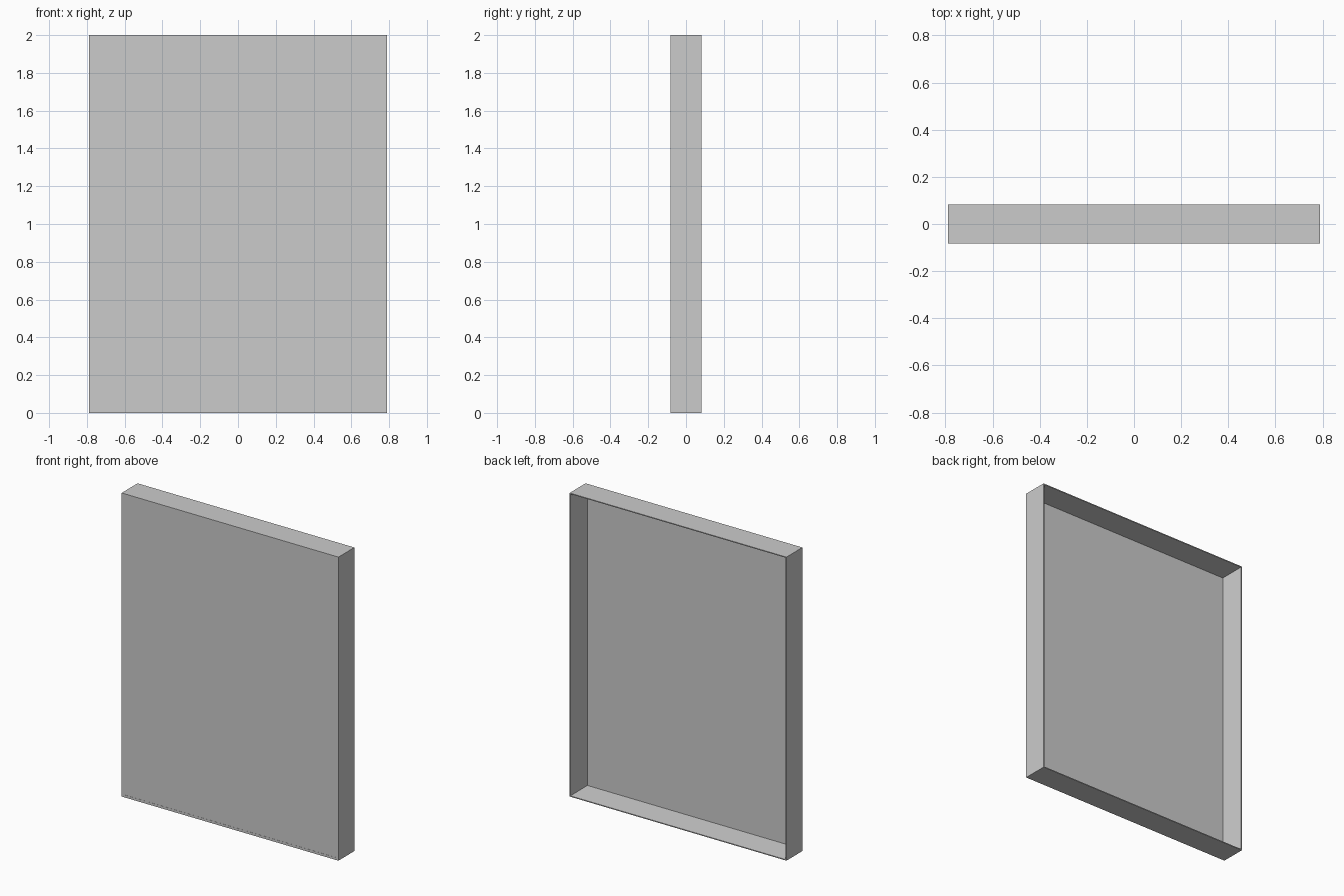
import bpy, bmesh

if "Cube" in bpy.data.objects:
    bpy.data.objects.remove(bpy.data.objects["Cube"])

W, H, D = 0.79, 2.0, 0.083   # half width, height, half depth


def make_object(name, bm):
    bmesh.ops.recalc_face_normals(bm, faces=bm.faces)
    mesh = bpy.data.meshes.new(name)
    bm.to_mesh(mesh)
    bm.free()
    ob = bpy.data.objects.new(name, mesh)
    bpy.context.collection.objects.link(ob)
    return ob


def rect(bm, inset, y):
    x, z0, z1 = W - inset, inset, H - inset
    return [bm.verts.new(p) for p in
            ((-x, y, z0), (x, y, z0), (x, y, z1), (-x, y, z1))]


# Frame: four thin walls, tapering inside from the front to the open back
section = [(0.0, -D), (0.0, D), (0.006, D), (0.016, -D)]
bm = bmesh.new()
loops = [rect(bm, inset, y) for inset, y in section]
for k in range(4):
    a, b = loops[k], loops[(k + 1) % 4]
    for i in range(4):
        j = (i + 1) % 4
        bm.faces.new((a[i], a[j], b[j], b[i]))
make_object("frame_walls", bm)

# Front panel: thin sheet set just behind the front rim
bm = bmesh.new()
front, back = rect(bm, 0.016, -D + 0.001), rect(bm, 0.016, -D + 0.005)
bm.faces.new(front)
bm.faces.new(back[::-1])
for i in range(4):
    j = (i + 1) % 4
    bm.faces.new((front[i], front[j], back[j], back[i]))
make_object("front_panel", bm)
